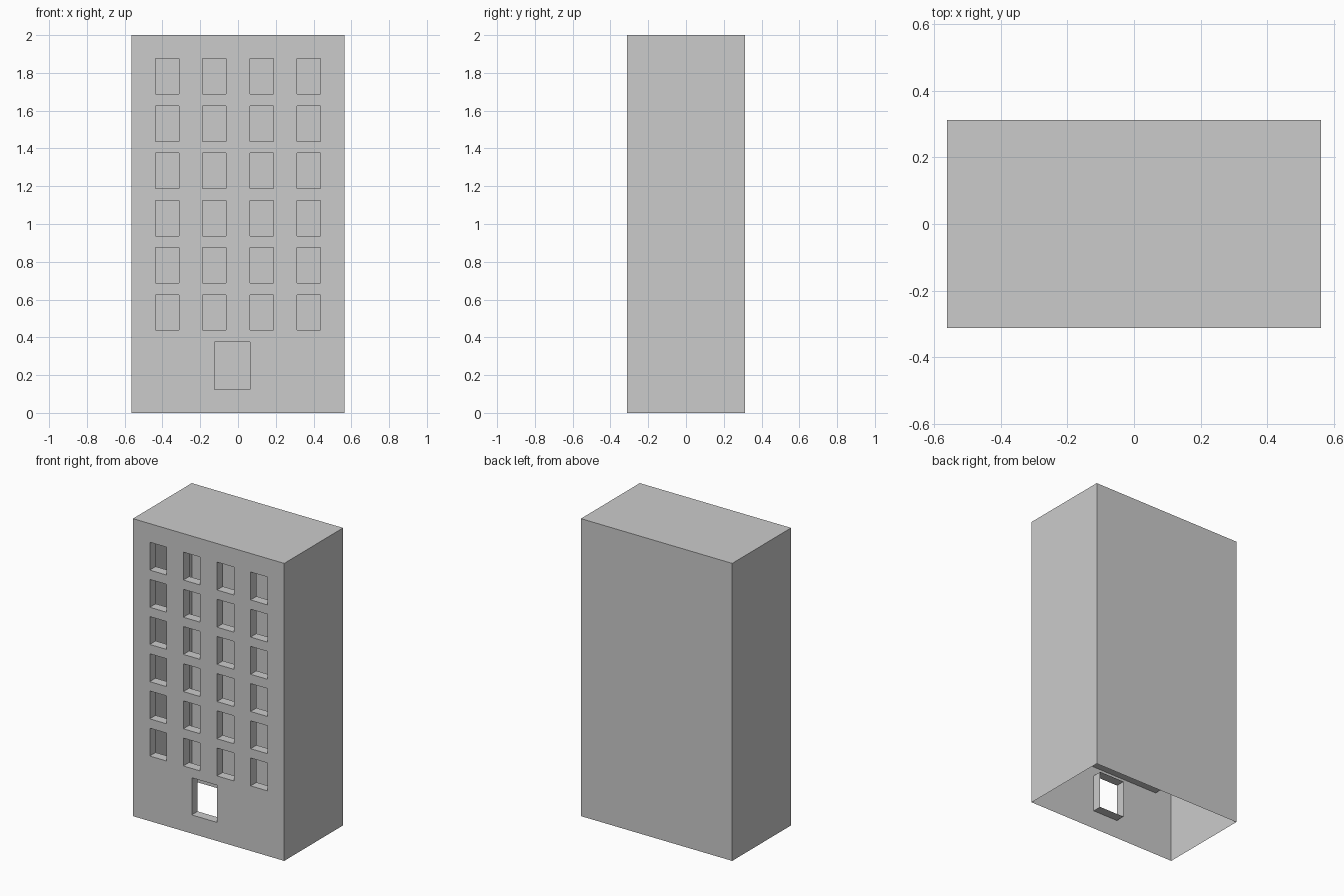
import bpy, bmesh

if "Cube" in bpy.data.objects:
    bpy.data.objects.remove(bpy.data.objects["Cube"])

U = 1 / 16                      # base module
W, D, H = 9 * U, 5 * U, 32 * U  # half width, half depth, height
INSET = -D + U                  # inner end of the reveals

win_x = [(k * U, (k + 2) * U) for k in (-7, -3, 1, 5)]
win_z = [(k * U, (k + 3) * U) for k in range(7, 30, 4)]
door = (-2 * U, U, 2 * U, 6 * U)
holes = [(a, b, c, d) for a, b in win_x for c, d in win_z] + [door]


def make(name, quads):
    """Build an object from quads, welding shared corners."""
    bm = bmesh.new()
    for q in quads:
        bm.faces.new([bm.verts.new(p) for p in q])
    bmesh.ops.remove_doubles(bm, verts=bm.verts, dist=1e-5)
    me = bpy.data.meshes.new(name)
    bm.to_mesh(me)
    bm.free()
    ob = bpy.data.objects.new(name, me)
    bpy.context.collection.objects.link(ob)
    return ob


def plate(x0, x1, z, up):
    """Horizontal reveal running back from the facade."""
    q = [(x0, -D, z), (x1, -D, z), (x1, INSET, z), (x0, INSET, z)]
    return q if up else q[::-1]


def jamb(x, z0, z1, right):
    """Vertical reveal, facing +x when right is true."""
    q = [(x, -D, z0), (x, INSET, z0), (x, INSET, z1), (x, -D, z1)]
    return q if right else q[::-1]


# Outer shell: roof, back and sides, open underneath
make("walls_and_roof", [
    [(-W, -D, H), (W, -D, H), (W, D, H), (-W, D, H)],
    [(W, D, 0), (-W, D, 0), (-W, D, H), (W, D, H)],
    [(W, -D, 0), (W, D, 0), (W, D, H), (W, -D, H)],
    [(-W, D, 0), (-W, -D, 0), (-W, -D, H), (-W, D, H)],
])

# Facade: grid of panels leaving out the openings
xs = sorted({-W, W} | {v for h in holes for v in h[:2]})
zs = sorted({0, H} | {v for h in holes for v in h[2:]})
panels = []
for x0, x1 in zip(xs, xs[1:]):
    for z0, z1 in zip(zs, zs[1:]):
        cx, cz = (x0 + x1) / 2, (z0 + z1) / 2
        if not any(a < cx < b and c < cz < d for a, b, c, d in holes):
            panels.append([(x0, -D, z0), (x1, -D, z0), (x1, -D, z1), (x0, -D, z1)])
make("front_wall", panels)

# Window reveals: sills and heads run the full row, jambs per window
reveals = []
for z0, z1 in win_z:
    reveals += [plate(-7 * U, 7 * U, z0, True), plate(-7 * U, 7 * U, z1, False)]
    for x0, x1 in win_x:
        reveals += [jamb(x0, z0, z1, True), jamb(x1, z0, z1, False)]
make("window_reveals", reveals)

# Door reveal
x0, x1, z0, z1 = door
make("door_reveal", [plate(x0, x1, z0, True), plate(x0, x1, z1, False),
                     jamb(x0, z0, z1, True), jamb(x1, z0, z1, False)])
